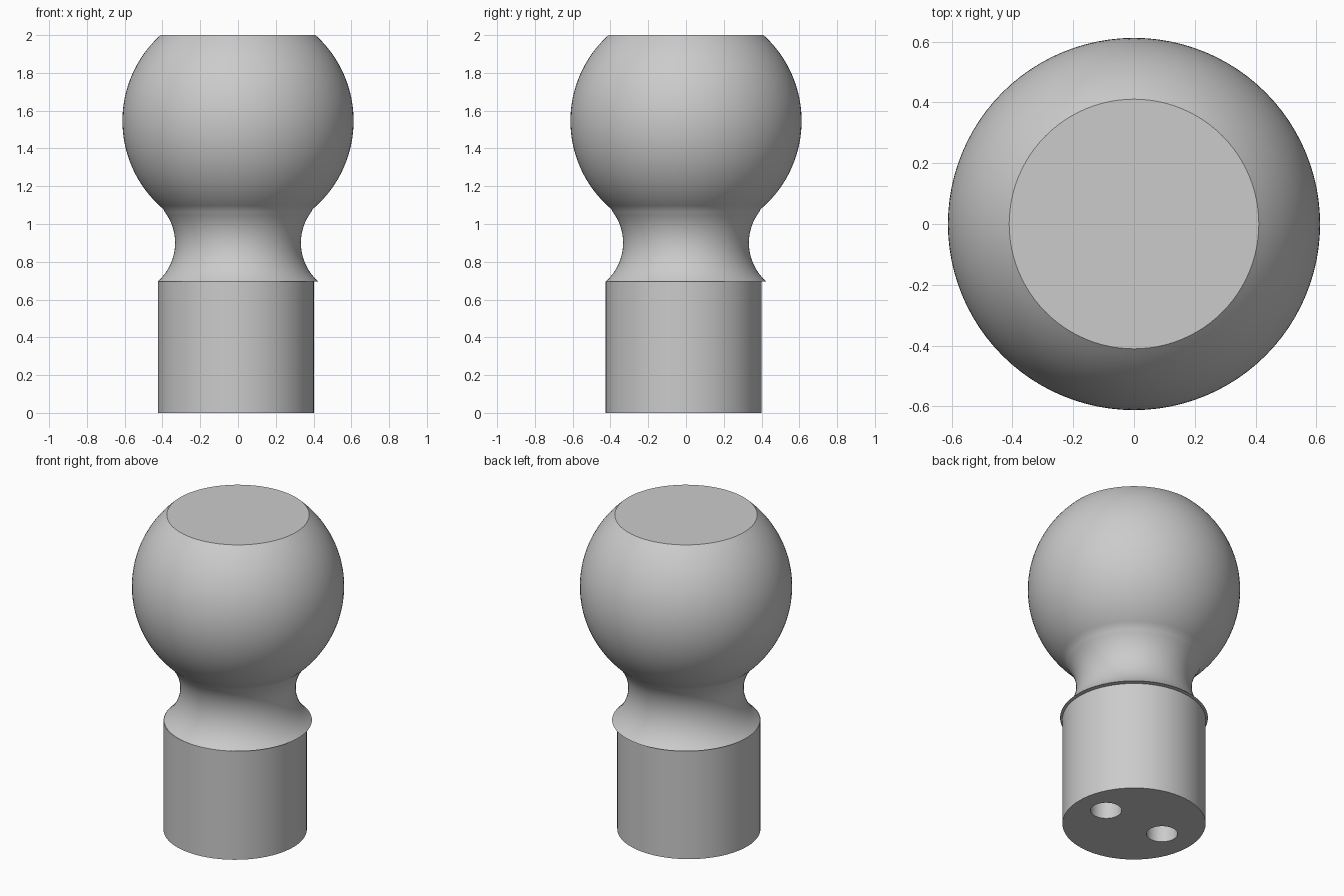
import bpy, bmesh
from math import sin, cos, asin, sqrt, pi, radians

cube = bpy.data.objects.get("Cube")
if cube:
    bpy.data.objects.remove(cube, do_unlink=True)

grey = bpy.data.materials.new("plain_grey")
grey.use_nodes = True
grey.diffuse_color = (0.6, 0.6, 0.6, 1)
grey.node_tree.nodes["Principled BSDF"].inputs["Base Color"].default_value = (0.6, 0.6, 0.6, 1)


def shade(obj):
    bpy.ops.object.select_all(action="DESELECT")
    obj.select_set(True)
    bpy.context.view_layer.objects.active = obj
    bpy.ops.object.shade_smooth_by_angle(angle=radians(30))


def lathe(name, profile, segments):
    """Turn a bottom-to-top (radius, height) profile around z and cap both ends."""
    bm = bmesh.new()
    rings = [[bm.verts.new((r * cos(2 * pi * i / segments), r * sin(2 * pi * i / segments), z))
              for i in range(segments)] for r, z in profile]
    for low, high in zip(rings, rings[1:]):
        for i in range(segments):
            j = (i + 1) % segments
            bm.faces.new((low[i], low[j], high[j], high[i]))
    bm.faces.new(rings[0][::-1])
    bm.faces.new(rings[-1])
    mesh = bpy.data.meshes.new(name)
    bm.to_mesh(mesh)
    bm.free()
    obj = bpy.data.objects.new(name, mesh)
    bpy.context.collection.objects.link(obj)
    mesh.materials.append(grey)
    return obj


# Truncated ball running into a concave neck with a flared rim
ball_r, ball_z = 0.612, 1.546
join_z, rim_z, top_z = 1.08, 0.695, 2.0
neck_r, neck_z, curve_r = 0.333, 0.9, 0.272

a0, a1 = asin((rim_z - neck_z) / curve_r), asin((join_z - neck_z) / curve_r)
neck = [a0 + (a1 - a0) * i / 20 for i in range(20)]
profile = [(neck_r + curve_r * (1 - cos(a)), neck_z + curve_r * sin(a)) for a in neck]

b0, b1 = asin((join_z - ball_z) / ball_r), asin((top_z - ball_z) / ball_r)
ball = [b0 + (b1 - b0) * i / 40 for i in range(41)]
profile += [(ball_r * cos(b), ball_z + ball_r * sin(b)) for b in ball]
shade(lathe("ball_and_neck", profile, 96))

# Cylindrical base, set slightly off the ball's axis
base = lathe("base", [(0.413, 0), (0.413, rim_z)], 64)
base.location = (-0.011, -0.013, 0)

# Two blind holes in the underside
for side in (-1, 1):
    cutter = lathe("hole_cutter", [(0.09, -0.1), (0.09, 0.4)], 40)
    cutter.location.x = 0.21 * side
    cutter.hide_render = True
    cut = base.modifiers.new("hole", "BOOLEAN")
    cut.object = cutter
    cut.operation = "DIFFERENCE"
    cut.solver = "EXACT"
    bpy.context.view_layer.objects.active = base
    bpy.ops.object.modifier_apply(modifier=cut.name)
    bpy.data.objects.remove(cutter, do_unlink=True)
shade(base)
